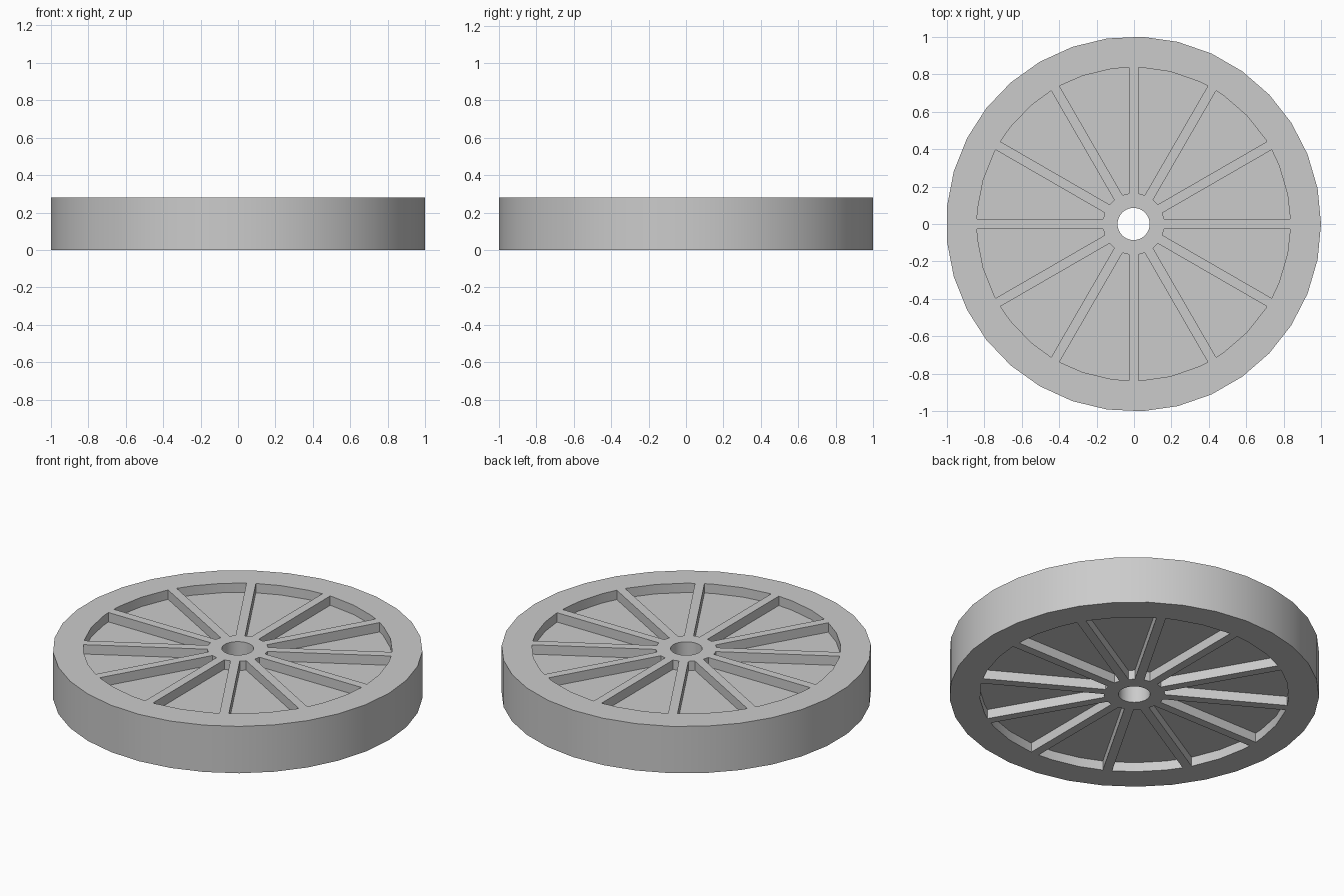
import bpy
import bmesh
from math import asin, cos, sin, pi, radians

cube = bpy.data.objects.get("Cube")
if cube:
    bpy.data.objects.remove(cube, do_unlink=True)

SIDES = 33
HEIGHT = 0.28
OUTER, RIM, HUB, BORE = 1.001, 0.837, 0.165, 0.086
SPOKES, HALF_SPOKE, DEPTH = 12, 0.0255, 0.056
SHIFT = -0.002          # keeps the odd-sided disc centred

grey = bpy.data.materials.new("Plain grey")
grey.use_nodes = True
grey.diffuse_color = (0.6, 0.6, 0.6, 1)
grey.node_tree.nodes["Principled BSDF"].inputs["Base Color"].default_value = grey.diffuse_color


def polar(radius, angle):
    return (radius * cos(angle) + SHIFT, radius * sin(angle))


def ring(radius):
    return [polar(radius, 2 * pi * i / SIDES) for i in range(SIDES)]


def add_prism(bm, outline, z0, z1):
    low = [bm.verts.new((x, y, z0)) for x, y in outline]
    high = [bm.verts.new((x, y, z1)) for x, y in outline]
    bm.faces.new(low[::-1])
    bm.faces.new(high)
    for i in range(len(low)):
        j = (i + 1) % len(low)
        bm.faces.new((low[i], low[j], high[j], high[i]))


def make_object(name, bm):
    mesh = bpy.data.meshes.new(name)
    bm.to_mesh(mesh)
    bm.free()
    mesh.materials.append(grey)
    obj = bpy.data.objects.new(name, mesh)
    bpy.context.collection.objects.link(obj)
    return obj


def pocket_outline(start, end):
    # wedge between two parallel-sided spokes
    outer_gap, inner_gap = asin(HALF_SPOKE / RIM), asin(HALF_SPOKE / HUB)
    a, b = start + outer_gap, end - outer_gap
    steps = [2 * pi * i / SIDES for i in range(SIDES)]
    angles = [a] + [s for s in steps if a + 0.01 < s < b - 0.01] + [b]
    return [polar(RIM, t) for t in angles] + [
        polar(HUB, end - inner_gap), polar(HUB, start + inner_gap)]


# Solid wheel disc
bm = bmesh.new()
add_prism(bm, ring(OUTER), 0, HEIGHT)
wheel = make_object("spoked_wheel", bm)

# Cutters: axle bore, and pockets on both faces
bm = bmesh.new()
add_prism(bm, ring(BORE), -0.1, HEIGHT + 0.1)
bore = make_object("bore_cutter", bm)

bm = bmesh.new()
step = 2 * pi / SPOKES
for k in range(SPOKES):
    outline = pocket_outline(k * step, (k + 1) * step)
    add_prism(bm, outline, HEIGHT - DEPTH, HEIGHT + 0.1)
    add_prism(bm, outline, -0.1, DEPTH)
pockets = make_object("pocket_cutter", bm)

bpy.ops.object.select_all(action='DESELECT')
wheel.select_set(True)
bpy.context.view_layer.objects.active = wheel
for cutter in (bore, pockets):
    cutter.hide_render = True
    mod = wheel.modifiers.new(cutter.name, 'BOOLEAN')
    mod.operation = 'DIFFERENCE'
    mod.solver = 'EXACT'
    mod.object = cutter
    bpy.ops.object.modifier_apply(modifier=mod.name)
    bpy.data.objects.remove(cutter, do_unlink=True)

# Smooth round walls, crisp corners
bpy.ops.object.shade_smooth_by_angle(angle=radians(30))
